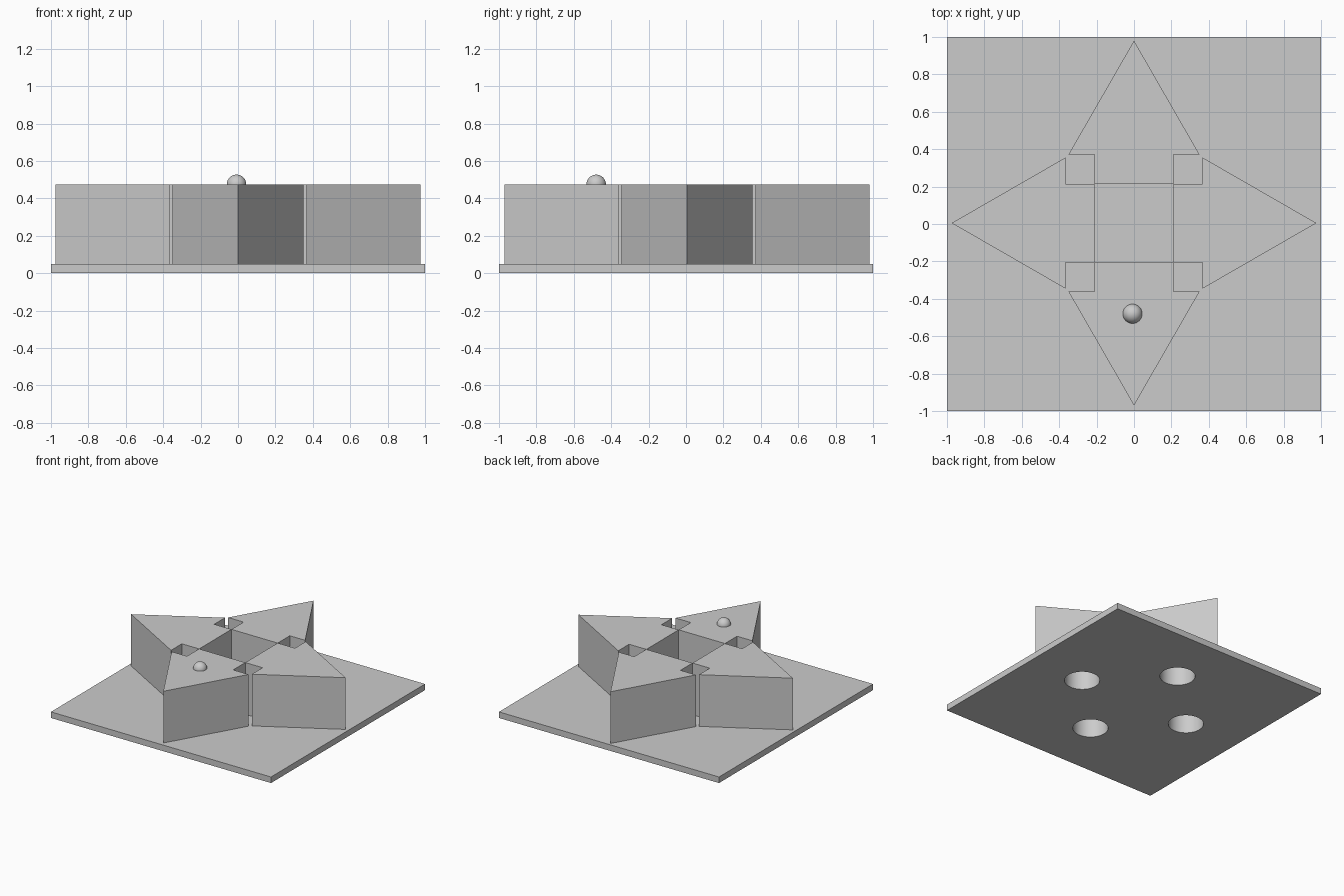
import bpy, bmesh, math
from mathutils import Matrix, Vector

cube = bpy.data.objects.get("Cube")
if cube:
    bpy.data.objects.remove(cube, do_unlink=True)

grey = bpy.data.materials.new("plain grey")
grey.use_nodes = True
grey.diffuse_color = (0.6, 0.6, 0.6, 1)
grey.node_tree.nodes["Principled BSDF"].inputs["Base Color"].default_value = (0.6, 0.6, 0.6, 1)

PLATE_TOP, ARM_TOP = 0.05, 0.475
HOLE_RADIUS, HOLE_OFFSET, HOLE_TOP = 0.133, 0.51, 0.32


def add_object(name, bm):
    bmesh.ops.recalc_face_normals(bm, faces=bm.faces[:])
    mesh = bpy.data.meshes.new(name)
    bm.to_mesh(mesh)
    bm.free()
    mesh.materials.append(grey)
    obj = bpy.data.objects.new(name, mesh)
    bpy.context.collection.objects.link(obj)
    return obj


def prism(name, outline, bottom, top):
    bm = bmesh.new()
    face = bm.faces.new([bm.verts.new((x, y, bottom)) for x, y in outline])
    ext = bmesh.ops.extrude_face_region(bm, geom=[face])
    verts = [g for g in ext["geom"] if isinstance(g, bmesh.types.BMVert)]
    bmesh.ops.translate(bm, verts=verts, vec=(0, 0, top - bottom))
    return add_object(name, bm)


def smooth(obj):
    bpy.ops.object.select_all(action='DESELECT')
    obj.select_set(True)
    bpy.context.view_layer.objects.active = obj
    bpy.ops.object.shade_smooth_by_angle(angle=math.radians(35))


# Round sockets cut up from the underside, one under each arm
bm = bmesh.new()
for i in range(4):
    turn = Matrix.Rotation(i * math.pi / 2, 4, 'Z')
    place = turn @ Matrix.Translation((0, HOLE_OFFSET, HOLE_TOP / 2 - 0.05))
    bmesh.ops.create_cone(bm, cap_ends=True, segments=48, radius1=HOLE_RADIUS,
                          radius2=HOLE_RADIUS, depth=HOLE_TOP + 0.1, matrix=place)
cutter = add_object("socket_cutter", bm)
cutter.hide_render = True
cutter.display_type = 'WIRE'


def cut_sockets(obj):
    mod = obj.modifiers.new("sockets", 'BOOLEAN')
    mod.operation = 'DIFFERENCE'
    mod.solver = 'EXACT'
    mod.object = cutter
    bpy.context.view_layer.objects.active = obj
    bpy.ops.object.modifier_apply(modifier=mod.name)
    smooth(obj)


# Square base plate
plate = prism("base_plate", [(-1, -1), (1, -1), (1, 1), (-1, 1)], 0, PLATE_TOP)
cut_sockets(plate)

# Four pointed arms, notched at their inner corners around a square well
half = [(0.35, 0.367), (0.21, 0.367), (0.21, 0.21)]
outline = [(0, 0.975)] + half + [(-x, y) for x, y in reversed(half)]
shift = Vector((0, 0.005))
for i, name in enumerate(("back", "right", "front", "left")):
    turn = Matrix.Rotation(i * math.pi / 2, 2)
    points = [turn @ Vector(p) + shift for p in outline]
    cut_sockets(prism(name + "_arm", points, PLATE_TOP, ARM_TOP))

# Ball marker set into the front arm
bm = bmesh.new()
bmesh.ops.create_uvsphere(bm, u_segments=32, v_segments=16, radius=0.052,
                          matrix=Matrix.Translation((-0.008, -0.48, ARM_TOP)))
smooth(add_object("ball_marker", bm))

bpy.data.objects.remove(cutter, do_unlink=True)
